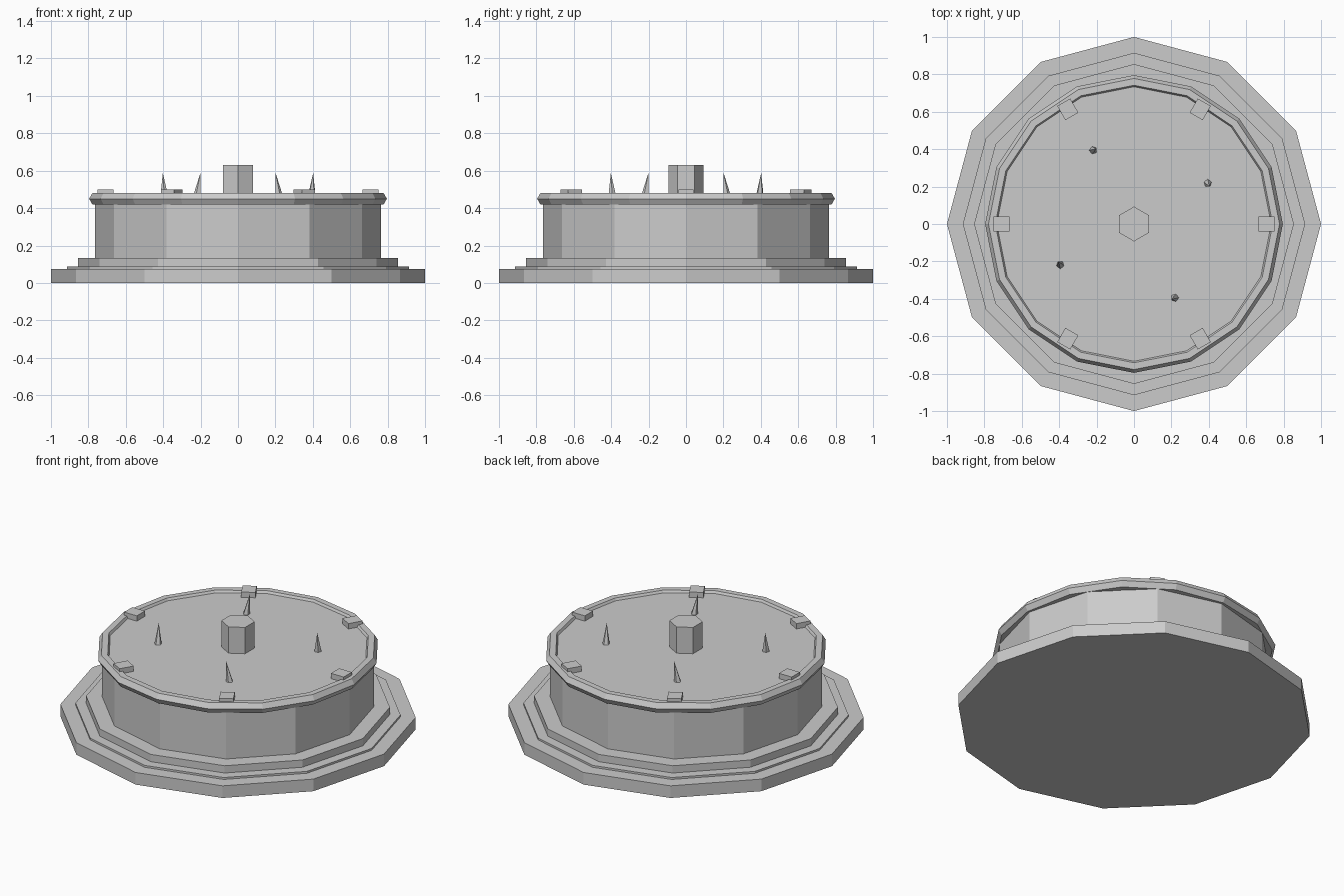
import bpy, bmesh
from math import cos, sin, pi, radians
from mathutils import Matrix, Vector

if "Cube" in bpy.data.objects:
    bpy.data.objects.remove(bpy.data.objects["Cube"])


def make(name, bm):
    bmesh.ops.recalc_face_normals(bm, faces=bm.faces[:])
    me = bpy.data.meshes.new(name)
    bm.to_mesh(me)
    bm.free()
    ob = bpy.data.objects.new(name, me)
    bpy.context.collection.objects.link(ob)
    return ob


def prism(name, sides, r, z0, z1, turn=0.0):
    bm = bmesh.new()
    ring = [bm.verts.new((r * cos(turn + 2 * pi * i / sides),
                          r * sin(turn + 2 * pi * i / sides), z0)) for i in range(sides)]
    base = bm.faces.new(ring)
    top = bmesh.ops.extrude_face_region(bm, geom=[base], use_keep_orig=True)
    verts = [v for v in top["geom"] if isinstance(v, bmesh.types.BMVert)]
    bmesh.ops.translate(bm, verts=verts, vec=(0, 0, z1 - z0))
    return make(name, bm)


# Stepped twelve-sided plinth and drum
prism("base_plate", 12, 1.0, 0.0, 0.075)
prism("base_step_lower", 12, 0.915, 0.075, 0.087)
prism("base_step_upper", 12, 0.855, 0.087, 0.132)
prism("drum", 12, 0.765, 0.132, 0.467)

# Hexagonal centre post
prism("centre_post", 6, 0.093, 0.467, 0.63, pi / 2)

# Rim ring: 16 segments around, hexagonal section
bm = bmesh.new()
N, M, R, r = 16, 6, 0.76, 0.036
rings = []
for i in range(N):
    a = 2 * pi * i / N
    rings.append([])
    for j in range(M):
        b = 2 * pi * j / M
        d = R + r * cos(b)
        rings[i].append(bm.verts.new((d * cos(a), d * sin(a), 0.45 + r * sin(b))))
for i in range(N):
    p, q = rings[i], rings[(i + 1) % N]
    for j in range(M):
        k = (j + 1) % M
        bm.faces.new((p[j], q[j], q[k], p[k]))
make("rim_ring", bm)

# Six small blocks on the rim
for i in range(6):
    bm = bmesh.new()
    bmesh.ops.create_cube(bm, size=1)
    m = (Matrix.Rotation(radians(60 * i), 4, 'Z') @ Matrix.Translation((0.708, 0, 0.483))
         @ Matrix.Diagonal((0.087, 0.08, 0.034, 1)))
    bmesh.ops.transform(bm, matrix=m, verts=bm.verts[:])
    make(f"rim_block_{i + 1}", bm)

# Four leaning five-sided spikes
for i in range(4):
    bm = bmesh.new()
    tip = bm.verts.new((0.402, 0.201, 0.588))
    ring = [bm.verts.new((0.394 + 0.022 * cos(2 * pi * k / 5 + pi / 2),
                          0.219 + 0.022 * sin(2 * pi * k / 5 + pi / 2), 0.462)) for k in range(5)]
    bm.faces.new(ring)
    for k in range(5):
        bm.faces.new((ring[k], ring[(k + 1) % 5], tip))
    bmesh.ops.rotate(bm, verts=bm.verts[:], cent=Vector((0, 0, 0)),
                     matrix=Matrix.Rotation(radians(90 * i), 3, 'Z'))
    make(f"spike_{i + 1}", bm)
